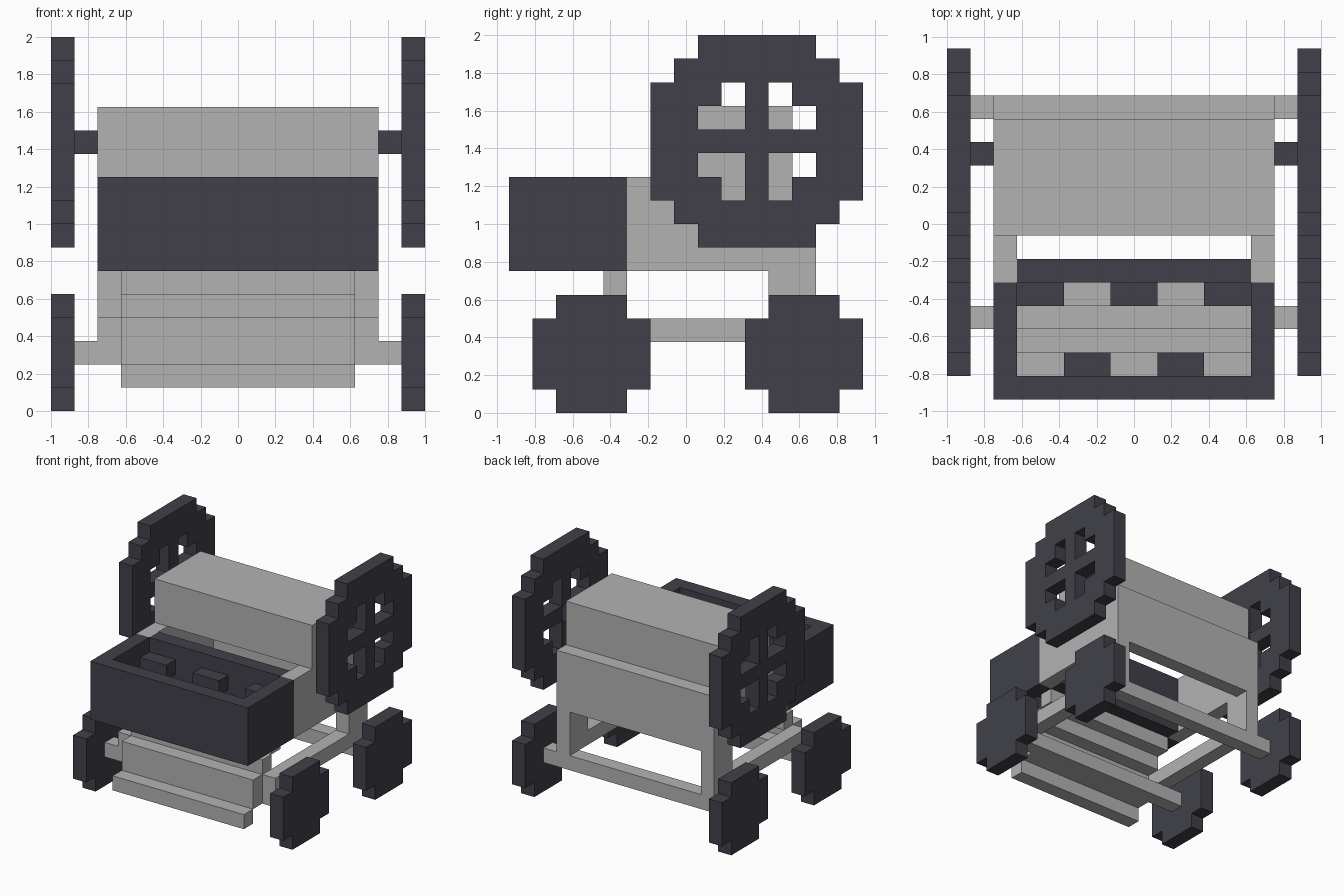
import bpy, bmesh
from mathutils import Vector

if "Cube" in bpy.data.objects:
    bpy.data.objects.remove(bpy.data.objects["Cube"])

U = 0.125  # one block


def material(name, rgb):
    m = bpy.data.materials.new(name)
    m.diffuse_color = (*rgb, 1)
    m.use_nodes = True
    m.node_tree.nodes["Principled BSDF"].inputs["Base Color"].default_value = m.diffuse_color
    return m


GREY = material("light_grey", (0.45, 0.45, 0.45))
DARK = material("charcoal", (0.052, 0.051, 0.067))


def finish(bm, name, mat):
    bmesh.ops.recalc_face_normals(bm, faces=bm.faces)
    me = bpy.data.meshes.new(name)
    bm.to_mesh(me)
    bm.free()
    me.materials.append(mat)
    ob = bpy.data.objects.new(name, me)
    bpy.context.collection.objects.link(ob)


def box(name, mat, x, y, z):
    """Box from (min, max) ranges given in blocks."""
    bm = bmesh.new()
    bmesh.ops.create_cube(bm, size=1)
    for v in bm.verts:
        v.co = Vector([(a + b) / 2 + c * (b - a)
                       for (a, b), c in zip((x, y, z), v.co)]) * U
    finish(bm, name, mat)


def pair(name, mat, x, y, z):
    """Box mirrored to the left and right."""
    box(name + "_right", mat, x, y, z)
    box(name + "_left", mat, (-x[1], -x[0]), y, z)


def wheel(name, rows, y0, z0, x0):
    """Blocky disc, one block thick, from a pattern of rows."""
    bm = bmesh.new()
    n = len(rows)
    for r, row in enumerate(rows):
        for c, ch in enumerate(row):
            if ch == "#":
                y, z = y0 + c, z0 + n - 1 - r
                bm.faces.new([bm.verts.new(Vector((x0, y + a, z + b)) * U)
                              for a, b in ((0, 0), (1, 0), (1, 1), (0, 1))])
    bmesh.ops.remove_doubles(bm, verts=bm.verts, dist=0.001)
    ext = bmesh.ops.extrude_face_region(bm, geom=bm.faces[:], use_keep_orig=True)
    moved = [g for g in ext["geom"] if isinstance(g, bmesh.types.BMVert)]
    bmesh.ops.translate(bm, verts=moved, vec=(U, 0, 0))
    bmesh.ops.recalc_face_normals(bm, faces=bm.faces)
    finish(bm, name, DARK)


# Spoked upper wheels and solid ground wheels
big = ["..#####..", ".#######.", "###.#.###", "##..#..##", "#########"]
big += big[-2::-1]
small = [".###.", "#####", "#####", "#####", ".###."]
for side, x0 in (("right", 7), ("left", -8)):
    wheel("spoked_wheel_" + side, big, -1.5, 7, x0)
    wheel("front_wheel_" + side, small, -6.5, 0, x0)
    wheel("rear_wheel_" + side, small, 2.5, 0, x0)

# Axles
pair("spoked_wheel_axle", DARK, (6, 7), (2.5, 3.5), (11, 12))
box("front_axle", GREY, (-7, 7), (-4.5, -3.5), (2, 3))
box("rear_axle", GREY, (-7, 7), (4.5, 5.5), (2, 3))

# Chassis
pair("chassis_rail", GREY, (5, 6), (-4.5, 3.5), (3, 4))
pair("rear_leg", GREY, (5, 6), (3.5, 5.5), (3, 6))

# Housing
pair("housing_side", GREY, (5, 6), (-2.5, 5.5), (6, 10))
box("housing_back", GREY, (-5, 5), (4.5, 5.5), (6, 10))
box("housing_top", GREY, (-6, 6), (-0.5, 4.5), (10, 13))

# Hopper walls, open above and below
box("hopper_front", DARK, (-6, 6), (-7.5, -6.5), (6, 10))
pair("hopper_side", DARK, (5, 6), (-6.5, -2.5), (6, 10))
box("hopper_back", DARK, (-5, 5), (-2.5, -1.5), (6, 10))

# Staggered teeth inside the hopper
pair("front_tooth", DARK, (1, 3), (-6.5, -5.5), (8, 9))
pair("back_tooth", DARK, (3, 5), (-3.5, -2.5), (8, 9))
box("back_tooth_middle", DARK, (-1, 1), (-3.5, -2.5), (8, 9))

# Stepped chute below the hopper
for i, (z0, z1) in enumerate([(1, 2), (2, 4), (4, 5), (5, 6)]):
    box(f"chute_step_{i + 1}", GREY, (-5, 5), (i - 6.5, i - 5.5), (z0, z1))
